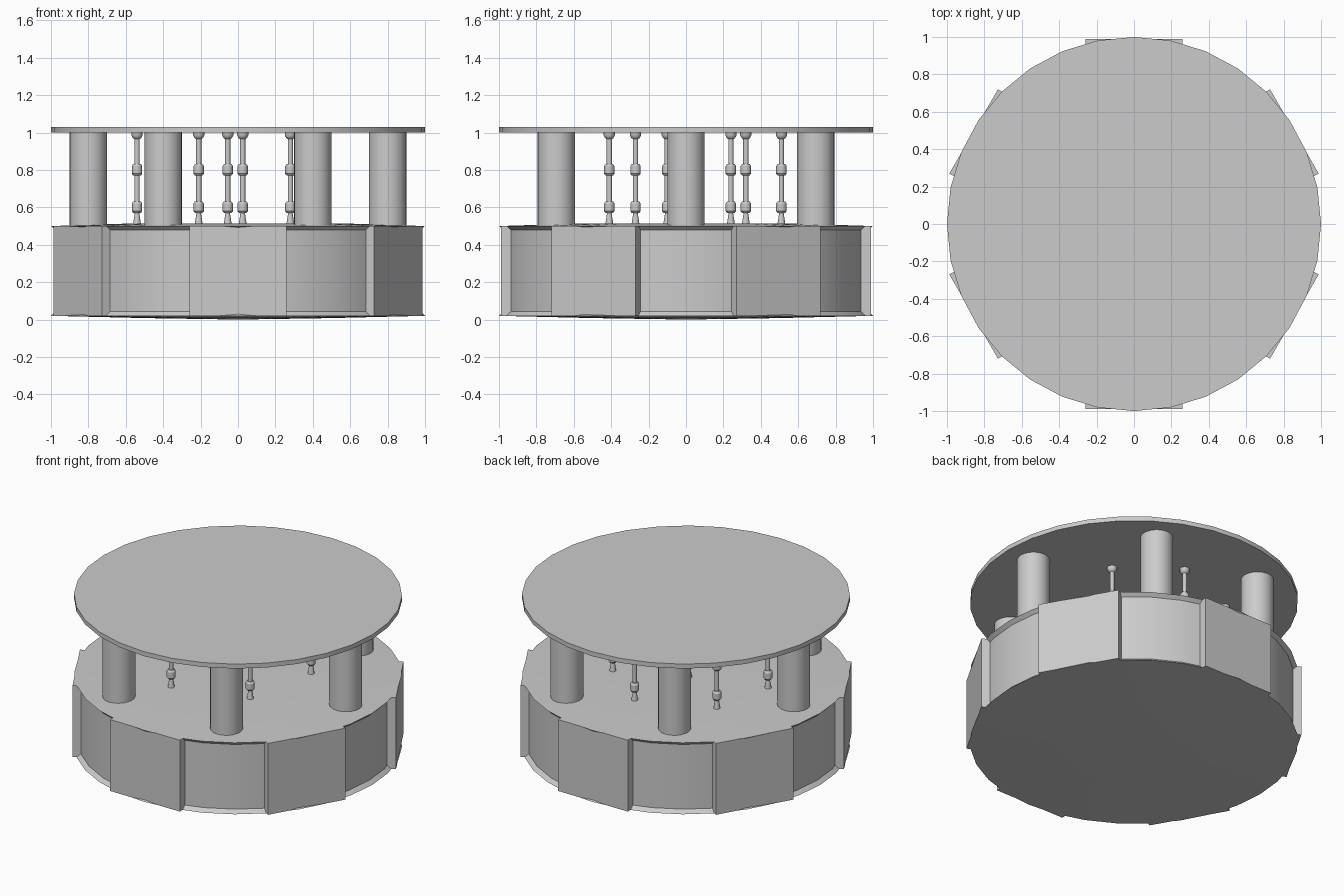
import bpy, bmesh, math
from mathutils import Matrix

if "Cube" in bpy.data.objects:
    bpy.data.objects.remove(bpy.data.objects["Cube"])

grey = bpy.data.materials.new("plain grey")
grey.diffuse_color = (0.6, 0.6, 0.6, 1)
grey.use_nodes = True
grey.node_tree.nodes["Principled BSDF"].inputs["Base Color"].default_value = grey.diffuse_color


def finish(name, bm, loc=(0, 0, 0), rot=0):
    bmesh.ops.remove_doubles(bm, verts=bm.verts, dist=1e-5)
    bmesh.ops.recalc_face_normals(bm, faces=bm.faces)
    me = bpy.data.meshes.new(name)
    bm.to_mesh(me)
    bm.free()
    me.materials.append(grey)
    ob = bpy.data.objects.new(name, me)
    bpy.context.collection.objects.link(ob)
    ob.location = loc
    ob.rotation_euler.z = rot
    bpy.ops.object.select_all(action='DESELECT')
    ob.select_set(True)
    bpy.context.view_layer.objects.active = ob
    bpy.ops.object.shade_smooth_by_angle(angle=math.radians(30))
    return ob


def lathe(name, profile, sides, loc=(0, 0, 0)):
    """Spin (radius, z) points around z; both ends lie on the axis."""
    bm = bmesh.new()
    vs = [bm.verts.new((r, 0, z)) for r, z in profile]
    es = [bm.edges.new(p) for p in zip(vs, vs[1:])]
    bmesh.ops.spin(bm, geom=vs + es, cent=(0, 0, 0), axis=(0, 0, 1),
                   angle=math.tau, steps=sides)
    return finish(name, bm, loc)


# Round base with an inset wall between two rims
lathe("base_drum", [(0, 0.0), (0.5, 0.008), (1.0, 0.02), (0.975, 0.043),
                    (0.975, 0.478), (0.998, 0.5), (0.6, 0.513), (0, 0.513)], 32)

# Flat roof disc
lathe("roof_disc", [(0, 1.0), (1, 1.0), (1, 1.03), (0, 1.03)], 32)

# Six flat wall panels and six columns between them
for i in range(6):
    a = math.radians(60 * i)
    bm = bmesh.new()
    bmesh.ops.create_cube(bm, size=1, matrix=Matrix.Translation((0, -0.945, 0.26))
                          @ Matrix.Diagonal((0.52, 0.09, 0.48, 1)))
    finish(f"wall_panel_{i + 1}", bm, rot=a)
    lathe(f"column_{i + 1}", [(0, 0.49), (0.1, 0.49), (0.1, 1.005), (0, 1.005)], 32,
          (0.8 * math.cos(a), 0.8 * math.sin(a), 0))

# Slim poles with two thick collars, a top flange and a flared foot
pole = [(0, 0.505), (0.022, 0.505), (0.012, 0.57), (0.02, 0.57), (0.028, 0.58),
        (0.028, 0.62), (0.02, 0.632), (0.014, 0.632), (0.014, 0.77), (0.02, 0.77),
        (0.028, 0.78), (0.028, 0.82), (0.02, 0.832), (0.014, 0.832), (0.014, 0.965),
        (0.022, 0.97), (0.03, 0.985), (0.03, 1.005), (0, 1.005)]
spots = [(-0.21, -0.41), (0.28, -0.27), (0.376, 0.24), (0.025, 0.51),
         (-0.454, 0.32), (-0.54, -0.10), (-0.055, 0.05)]
for i, (x, y) in enumerate(spots):
    lathe(f"pole_{i + 1}", pole, 16, (x, y, 0))
